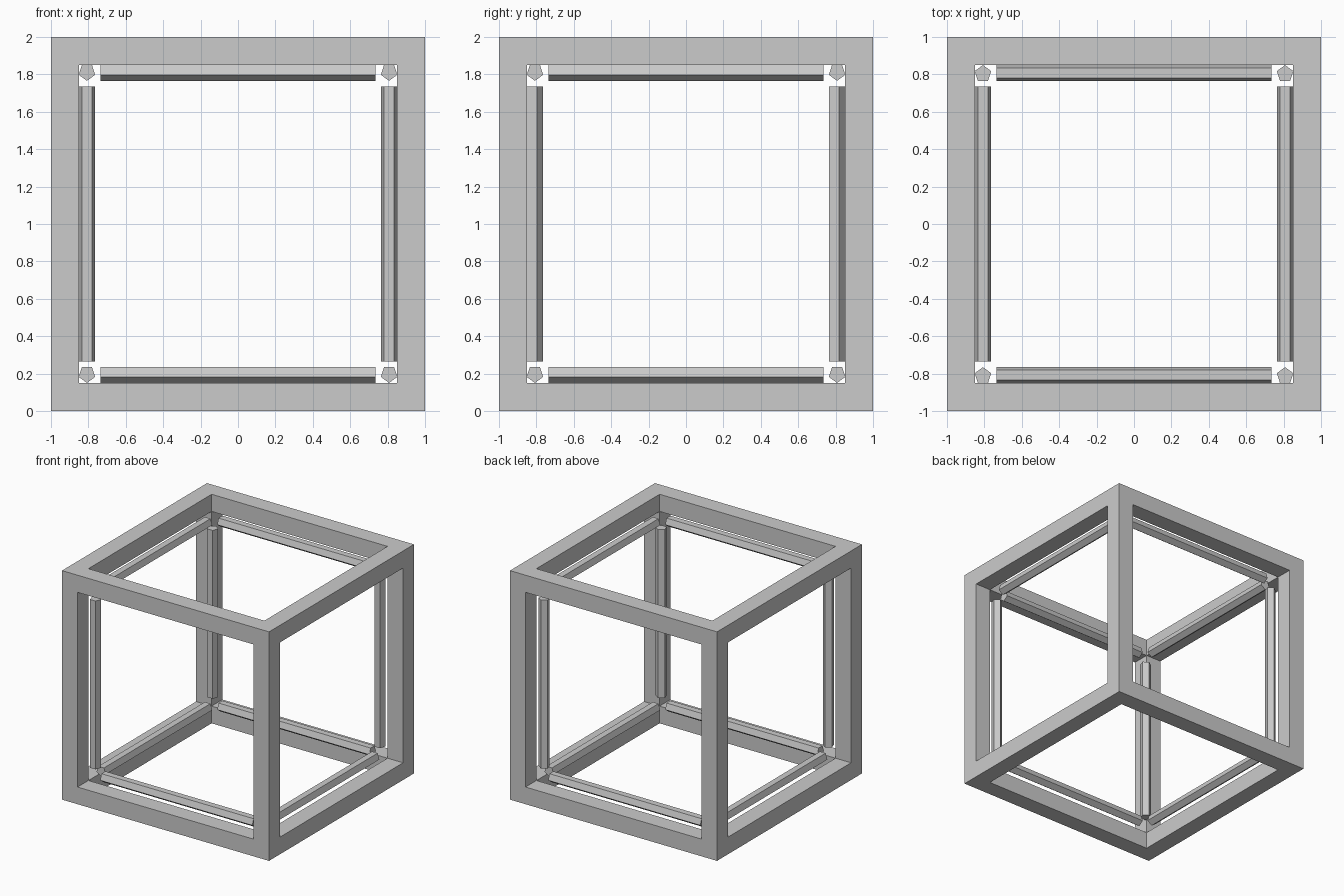
import bpy, bmesh, math
from mathutils import Vector, Matrix

if "Cube" in bpy.data.objects:
    bpy.data.objects.remove(bpy.data.objects["Cube"])

grey = bpy.data.materials.new("light grey")
grey.diffuse_color = (0.6, 0.6, 0.6, 1)
grey.use_nodes = True
grey.node_tree.nodes["Principled BSDF"].inputs["Base Color"].default_value = grey.diffuse_color


def add_object(name, bm):
    bmesh.ops.recalc_face_normals(bm, faces=bm.faces)
    mesh = bpy.data.meshes.new(name)
    bm.to_mesh(mesh)
    bm.free()
    mesh.materials.append(grey)
    obj = bpy.data.objects.new(name, mesh)
    bpy.context.collection.objects.link(obj)
    return obj


# Outer cube frame: inset every face, then bridge each opening to the inner cube
OUT, IN = 1.0, 0.85
bm = bmesh.new()
made = {}


def vert(p):
    key = tuple(round(c, 4) for c in p)
    if key not in made:
        made[key] = bm.verts.new(key)
    return made[key]


for axis in range(3):
    for side in (-1, 1):
        def point(a, b, depth):
            p = [0, 0, 0]
            p[axis] = side * depth
            p[(axis + 1) % 3], p[(axis + 2) % 3] = a, b
            return vert((p[0], p[1], p[2] + 1))
        corners = [(-1, -1), (1, -1), (1, 1), (-1, 1)]
        rings = [[point(a * r, b * r, d) for a, b in corners]
                 for r, d in ((OUT, OUT), (IN, OUT), (IN, IN))]
        for r0, r1 in zip(rings, rings[1:]):
            for i in range(4):
                j = (i + 1) % 4
                bm.faces.new((r0[i], r0[j], r1[j], r1[i]))
add_object("cube_frame", bm)

# Twelve five-sided tubes just inside the frame edges
R, HALF, POS = 0.0463, 0.735, 0.8075
SHIFT = R * (1 - math.cos(math.pi / 5)) / 2   # centres the profile's bounding box


def tube(name, along, point_dir, centre):
    """Pentagonal prism along one axis with a profile corner towards point_dir."""
    along, tip = Vector(along), Vector(point_dir)
    side = along.cross(tip)
    bm = bmesh.new()
    ends = []
    for s in (-HALF, HALF):
        ring = []
        for k in range(5):
            t = math.tau * k / 5
            ring.append(bm.verts.new(Vector(centre) + along * s
                        + tip * (R * math.cos(t) - SHIFT) + side * R * math.sin(t)))
        ends.append(ring)
        bm.faces.new(ring)
    for i in range(5):
        j = (i + 1) % 5
        bm.faces.new((ends[0][i], ends[0][j], ends[1][j], ends[1][i]))
    add_object(name, bm)


for a in (-POS, POS):
    for b in (-POS, POS):
        tube("crosswise_tube", (1, 0, 0), (0, 0, -1), (0, a, 1 + b))
        tube("lengthwise_tube", (0, 1, 0), (0, 0, -1), (a, 0, 1 + b))
        tube("upright_tube", (0, 0, 1), (0, 1, 0), (a, b, 1))
